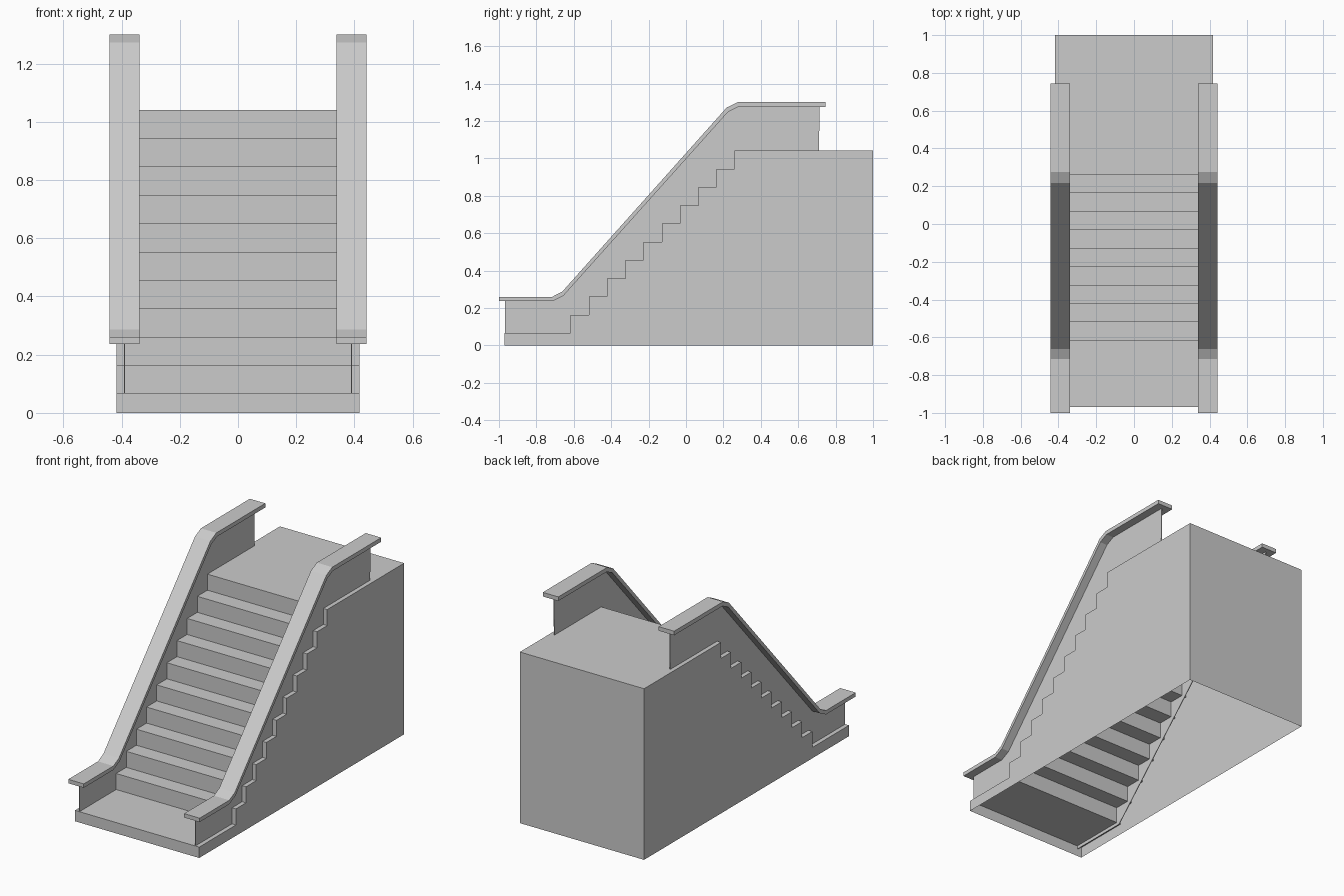
import bpy, bmesh

if "Cube" in bpy.data.objects:
    bpy.data.objects.remove(bpy.data.objects["Cube"])


def prism(name, profile, x0, x1, open_edges=()):
    """Extrude a closed (y, z) profile from x0 to x1, leaving some strips open."""
    bm = bmesh.new()
    a = [bm.verts.new((x0, y, z)) for y, z in profile]
    b = [bm.verts.new((x1, y, z)) for y, z in profile]
    n = len(profile)
    bm.faces.new(a)
    bm.faces.new(b[::-1])
    for i in range(n):
        if i not in open_edges:
            j = (i + 1) % n
            bm.faces.new((a[j], a[i], b[i], b[j]))
    bmesh.ops.recalc_face_normals(bm, faces=bm.faces)
    # make sure the shell faces outward (back wall should point to +y)
    back = max(bm.faces, key=lambda f: f.calc_center_median().y)
    if back.normal.y < 0:
        bmesh.ops.reverse_faces(bm, faces=bm.faces)
    me = bpy.data.meshes.new(name)
    bm.to_mesh(me)
    bm.free()
    ob = bpy.data.objects.new(name, me)
    bpy.context.collection.objects.link(ob)
    return ob


FRONT, BACK, HALF_W = -0.97, 1.0, 0.418
STEPS, RUN, RISE = 10, 0.0975, 0.0975
Y0, Z0 = -0.617, 0.066            # first riser position, lower landing height
TOP = Z0 + STEPS * RISE

# Staircase shell: lower landing, ten steps, upper landing, open underneath
outline = [(BACK, 0), (FRONT, 0), (FRONT, Z0)]
for i in range(STEPS):
    y, z = Y0 + i * RUN, Z0 + i * RISE
    outline += [(y, z), (y, z + RISE)]
outline.append((BACK, TOP))
prism("staircase", outline, -HALF_W, HALF_W, open_edges=(0,))

# Handrail centre path undersides and tops
rail_low = [(-1.0, 0.236), (-0.715, 0.236), (-0.655, 0.266),
            (0.225, 1.248), (0.28, 1.275), (0.745, 1.275)]
rail_top = [(-1.0, 0.26), (-0.715, 0.26), (-0.662, 0.287),
            (0.218, 1.272), (0.275, 1.3), (0.745, 1.3)]

# Thin side panels run from just under the steps up to the handrails
panel_low = [(0.71, TOP - 0.02), (Y0 + STEPS * RUN, TOP - 0.02),
             (Y0 + (STEPS - 1) * RUN + 0.02, TOP - RISE - 0.02),
             (Y0 + 0.02, Z0 - 0.02), (FRONT + 0.002, Z0 - 0.02)]
panel = [(FRONT + 0.002, 0.24)] + rail_low[1:5] + [(0.715, 1.277)] + panel_low

for side, s in (("left", -1), ("right", 1)):
    prism(side + "_panel", panel, s * 0.388, s * 0.392)
    prism(side + "_handrail", rail_top + rail_low[::-1], s * 0.338, s * 0.442)
